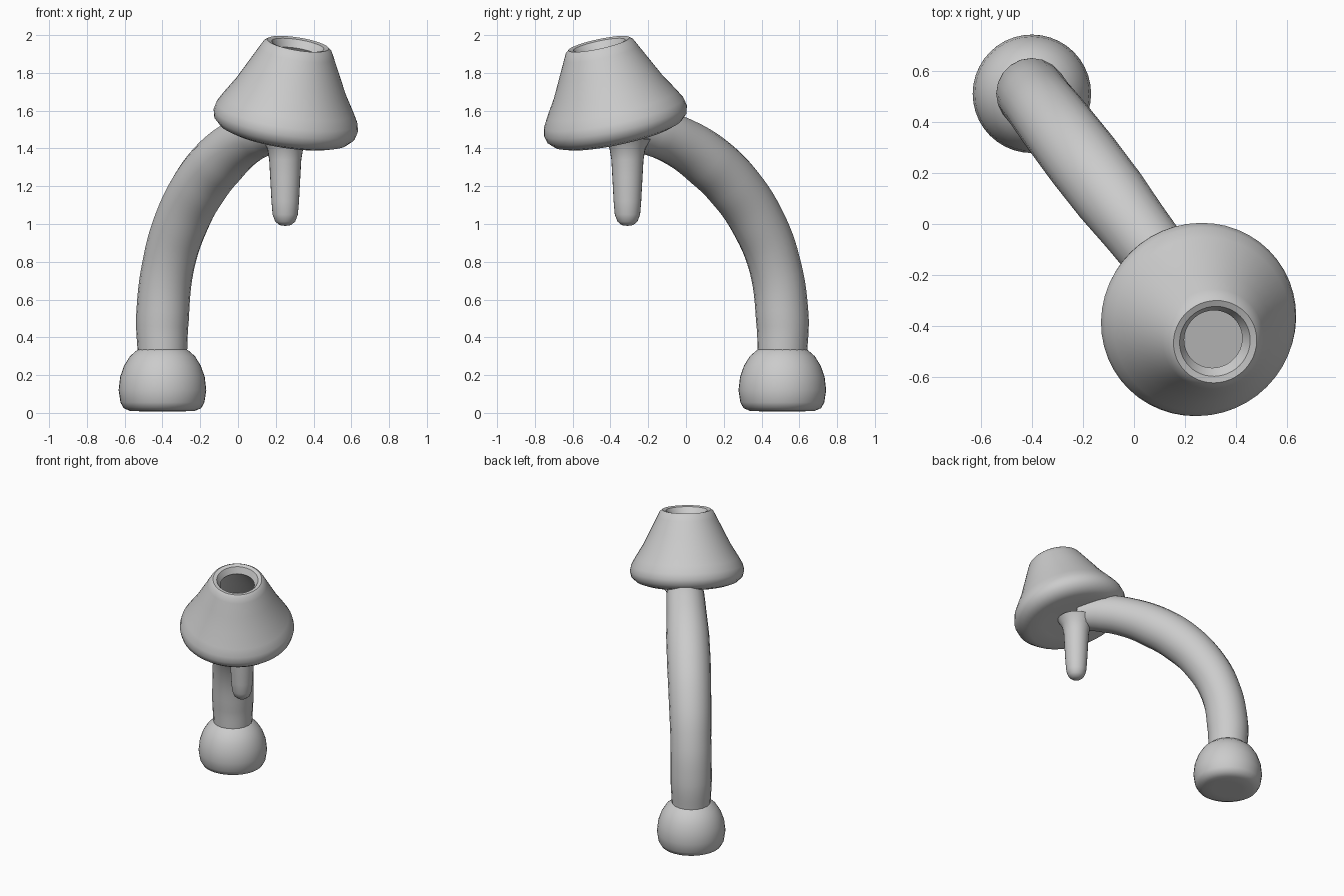
import bpy, bmesh, math
from mathutils import Vector

if "Cube" in bpy.data.objects:
    bpy.data.objects.remove(bpy.data.objects["Cube"])


def finish(ob, angle=40):
    bpy.ops.object.select_all(action='DESELECT')
    ob.select_set(True)
    bpy.context.view_layer.objects.active = ob
    bpy.ops.object.shade_smooth_by_angle(angle=math.radians(angle))


def lathe(name, profile, origin, axis=(0, 0, 1), segments=40):
    """Spin (radius, height) points around an axis; radius 0 closes the end."""
    bm = bmesh.new()
    verts = [bm.verts.new((r, 0, h)) for r, h in profile]
    edges = [bm.edges.new(p) for p in zip(verts, verts[1:])]
    bmesh.ops.spin(bm, geom=verts + edges, cent=(0, 0, 0), axis=(0, 0, 1),
                   angle=math.tau, steps=segments, use_duplicate=False)
    bmesh.ops.remove_doubles(bm, verts=bm.verts, dist=0.0005)
    bmesh.ops.recalc_face_normals(bm, faces=bm.faces)
    rot = Vector((0, 0, 1)).rotation_difference(Vector(axis))
    for v in bm.verts:
        v.co = rot @ v.co + Vector(origin)
    mesh = bpy.data.meshes.new(name)
    bm.to_mesh(mesh)
    bm.free()
    ob = bpy.data.objects.new(name, mesh)
    bpy.context.collection.objects.link(ob)
    finish(ob)
    return ob


# Bulbous foot
lathe("base", [(0, 0.012), (0.1, 0.008), (0.17, 0.01), (0.205, 0.025), (0.222, 0.055),
               (0.232, 0.12), (0.224, 0.19), (0.203, 0.25), (0.172, 0.3),
               (0.14, 0.328), (0.13, 0.335), (0, 0.335)], (-0.4, 0.51, 0))

# Curved stem: (distance along the diagonal, height, radius)
start, direction = Vector((-0.4, 0.51, 0)), Vector((0.61, -0.79, 0)).normalized()
path = [(0.0, 0.3, 0.13), (0.0, 0.5, 0.14), (0.05, 0.78, 0.138), (0.17, 1.02, 0.144),
        (0.335, 1.21, 0.148), (0.5, 1.335, 0.146), (0.68, 1.43, 0.135),
        (0.86, 1.485, 0.128), (1.02, 1.5, 0.11)]
curve = bpy.data.curves.new("stem", 'CURVE')
curve.dimensions = '3D'
curve.bevel_depth = 1.0
curve.bevel_resolution = 8
curve.resolution_u = 6
curve.use_fill_caps = True
spline = curve.splines.new('BEZIER')
spline.bezier_points.add(len(path) - 1)
for point, (s, z, r) in zip(spline.bezier_points, path):
    point.co = start + direction * s + Vector((0, 0, z))
    point.radius = r
    point.handle_left_type = point.handle_right_type = 'AUTO'
stem = bpy.data.objects.new("stem", curve)
bpy.context.collection.objects.link(stem)
bpy.ops.object.select_all(action='DESELECT')
stem.select_set(True)
bpy.context.view_layer.objects.active = stem
bpy.ops.object.convert(target='MESH')
finish(bpy.context.view_layer.objects.active)

# Tilted hollow shade with an open top and closed underside
lathe("shade", [(0, -0.055), (0.2, -0.06), (0.3, -0.066), (0.345, -0.05), (0.378, -0.018),
                (0.387, 0.02), (0.378, 0.06), (0.35, 0.11), (0.295, 0.2), (0.245, 0.3),
                (0.2, 0.39), (0.182, 0.425), (0.165, 0.438), (0.14, 0.432), (0.115, 0.39),
                (0.18, 0.3), (0.24, 0.2), (0.31, 0.06), (0.29, 0.0), (0, 0.0)],
      (0.25, -0.37, 1.53), (0.16, -0.215, 1), 48)

# Hanging peg with a rounded tip, flaring into the stem
lathe("hanging_peg", [(0, 0.99), (0.03, 0.994), (0.053, 1.013), (0.067, 1.05), (0.073, 1.12),
                      (0.08, 1.25), (0.085, 1.34), (0.095, 1.4), (0.125, 1.45), (0, 1.47)],
      (0.25, -0.31, 0), segments=28)
